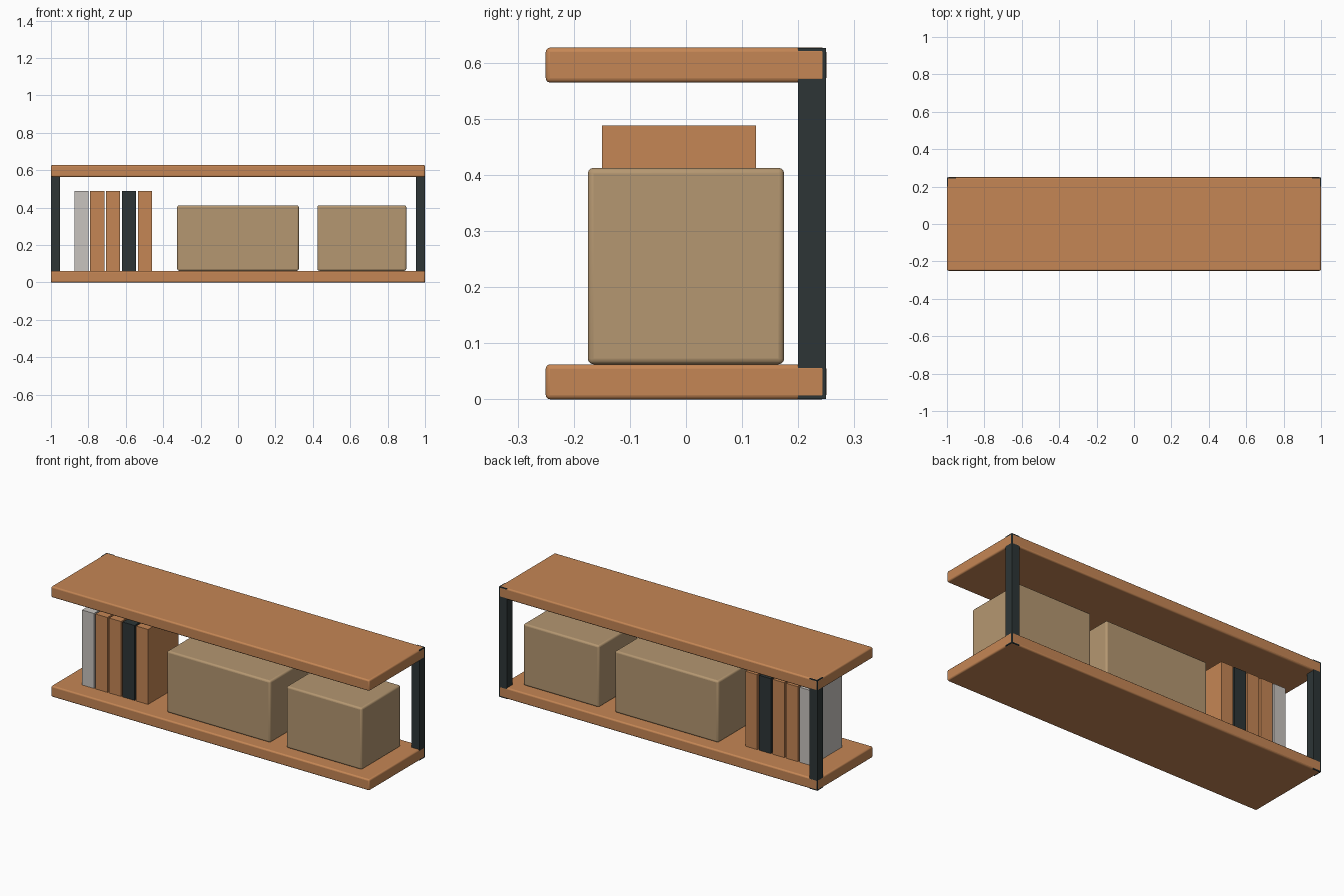
import bpy
import math

if "Cube" in bpy.data.objects:
    bpy.data.objects.remove(bpy.data.objects["Cube"])


def material(name, rgb):
    m = bpy.data.materials.new(name)
    m.diffuse_color = (*rgb, 1.0)
    m.use_nodes = True
    m.node_tree.nodes["Principled BSDF"].inputs["Base Color"].default_value = m.diffuse_color
    return m


wood = material("warm wood", (0.56, 0.24, 0.09))
metal = material("dark metal", (0.026, 0.036, 0.037))
card = material("tan box", (0.46, 0.31, 0.165))
grey = material("light grey", (0.58, 0.55, 0.52))


def block(name, lo, hi, mat, bevel=0.0):
    """Box from corner lo to corner hi, with optionally rounded edges."""
    bpy.ops.mesh.primitive_cube_add(size=1)
    ob = bpy.context.object
    ob.name = name
    ob.data.name = name
    for v in ob.data.vertices:
        v.co = [l + (c + 0.5) * (h - l) for l, h, c in zip(lo, hi, v.co)]
    ob.data.materials.append(mat)
    if bevel:
        mod = ob.modifiers.new("rounded edges", "BEVEL")
        mod.width = bevel
        mod.segments = 3
        bpy.ops.object.shade_smooth_by_angle(angle=math.radians(40))
    return ob


THICK, HEIGHT = 0.0625, 0.627

# Two rounded wooden boards
for name, z in (("bottom_shelf", 0.0), ("top_shelf", HEIGHT - THICK)):
    block(name, (-1, -0.25, z), (1, 0.25, z + THICK), wood, 0.008)

# Rear corner posts, a hair inside the board faces
E = 0.0004
for name, x in (("left_post", -1), ("right_post", 0.95)):
    block(name, (x + E, 0.2, E), (x + 0.05 - E, 0.25 - E, HEIGHT - E), metal)

# Storage boxes
for name, x0, x1 in (("large_box", -0.325, 0.325), ("small_box", 0.425, 0.9)):
    block(name, (x0, -0.175, THICK), (x1, 0.175, 0.4125), card, 0.01)

# Row of upright books
for i, mat in enumerate((grey, wood, wood, metal, wood)):
    x = -0.875 + i * 0.085
    block(f"book_{i + 1}", (x, -0.15, THICK), (x + 0.075, 0.125, 0.488), mat)
